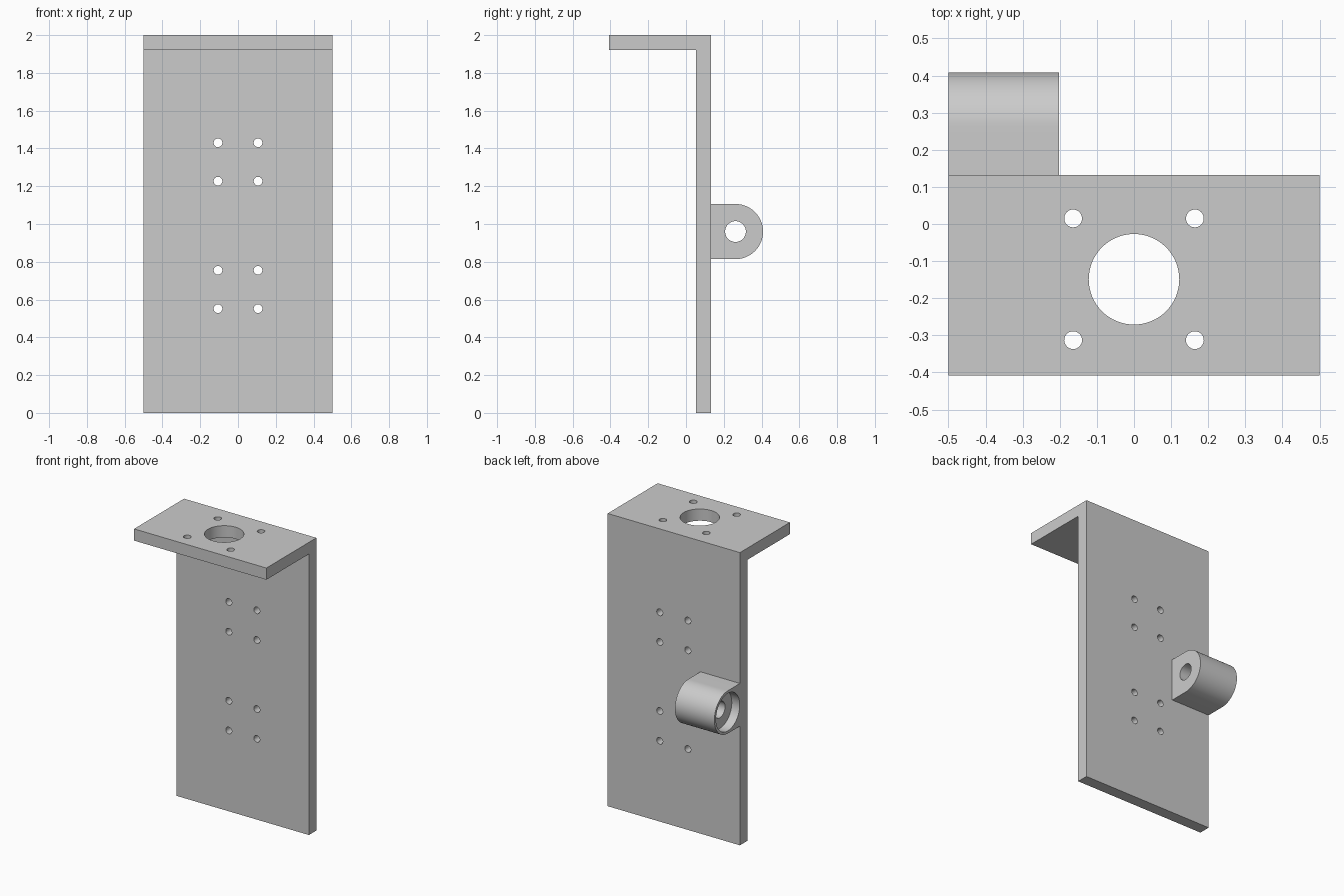
import bpy, bmesh, math
from mathutils import Matrix

cube = bpy.data.objects.get("Cube")
if cube:
    bpy.data.objects.remove(cube, do_unlink=True)

# Single grey material
grey = bpy.data.materials.new("plain grey")
grey.use_nodes = True
colour = (0.6, 0.6, 0.6, 1)
grey.diffuse_color = colour
grey.node_tree.nodes["Principled BSDF"].inputs["Base Color"].default_value = colour


def add_object(name, bm):
    bmesh.ops.recalc_face_normals(bm, faces=bm.faces)
    mesh = bpy.data.meshes.new(name)
    bm.to_mesh(mesh)
    bm.free()
    mesh.materials.append(grey)
    obj = bpy.data.objects.new(name, mesh)
    bpy.context.collection.objects.link(obj)
    return obj


def extrude_x(name, profile, x0, x1):
    """Solid from a (y, z) outline swept along x."""
    bm = bmesh.new()
    face = bm.faces.new([bm.verts.new((x0, y, z)) for y, z in profile])
    moved = bmesh.ops.extrude_face_region(bm, geom=[face])["geom"]
    verts = [v for v in moved if isinstance(v, bmesh.types.BMVert)]
    bmesh.ops.translate(bm, verts=verts, vec=(x1 - x0, 0, 0))
    return add_object(name, bm)


def drill(target, axis, centre, radius, depth, segments=32):
    """Cut a round hole of the given total depth about its centre."""
    turn = {"X": Matrix.Rotation(math.pi / 2, 4, "Y"),
            "Y": Matrix.Rotation(math.pi / 2, 4, "X"),
            "Z": Matrix.Identity(4)}[axis]
    bm = bmesh.new()
    bmesh.ops.create_cone(bm, cap_ends=True, segments=segments, radius1=radius,
                          radius2=radius, depth=depth,
                          matrix=Matrix.Translation(centre) @ turn)
    cutter = add_object("hole_cutter", bm)
    cutter.hide_render = True
    mod = target.modifiers.new("hole", "BOOLEAN")
    mod.operation = "DIFFERENCE"
    mod.solver = "EXACT"
    mod.object = cutter
    bpy.context.view_layer.objects.active = target
    bpy.ops.object.modifier_apply(modifier=mod.name)
    bpy.data.objects.remove(cutter, do_unlink=True)


def finish(obj):
    bpy.ops.object.select_all(action="DESELECT")
    obj.select_set(True)
    bpy.context.view_layer.objects.active = obj
    bpy.ops.object.shade_smooth_by_angle(angle=math.radians(30))


# Main dimensions
half_width, front, back, lip = 0.5, 0.052, 0.132, -0.408
under, top = 1.92, 2.0

# Angle bracket: upright plate with a flange at the top
bracket = extrude_x("angle_bracket",
                    [(back, 0), (back, top), (lip, top), (lip, under),
                     (front, under), (front, 0)], -half_width, half_width)

# Flange: large central hole with four mounting holes
flange_y = -0.149
drill(bracket, "Z", (0, flange_y, 1.96), 0.122, 0.3, 64)
for sx in (-1, 1):
    for sy in (-1, 1):
        drill(bracket, "Z", (sx * 0.164, flange_y + sy * 0.164, 1.96), 0.024, 0.3)
    # Upright plate: two groups of small holes
    for z in (0.552, 0.755, 1.227, 1.43):
        drill(bracket, "Y", (sx * 0.106, 0.09, z), 0.023, 0.3)

# Hinge lug on the back: square root with a rounded end
cy, cz, r = 0.262, 0.96, 0.146
arc = [(cy + r * math.cos(a), cz + r * math.sin(a))
       for a in (math.pi * (i / 40 - 0.5) for i in range(41))]
lug = extrude_x("hinge_lug", [(back, cz - r)] + arc + [(back, cz + r)],
                -half_width, -0.202)

# Through hole and shallow recess in the outer end
drill(lug, "X", (-0.35, cy, cz), 0.055, 0.6, 48)
drill(lug, "X", (-half_width, cy, cz), 0.128, 0.12, 64)

for part in (bracket, lug):
    finish(part)
